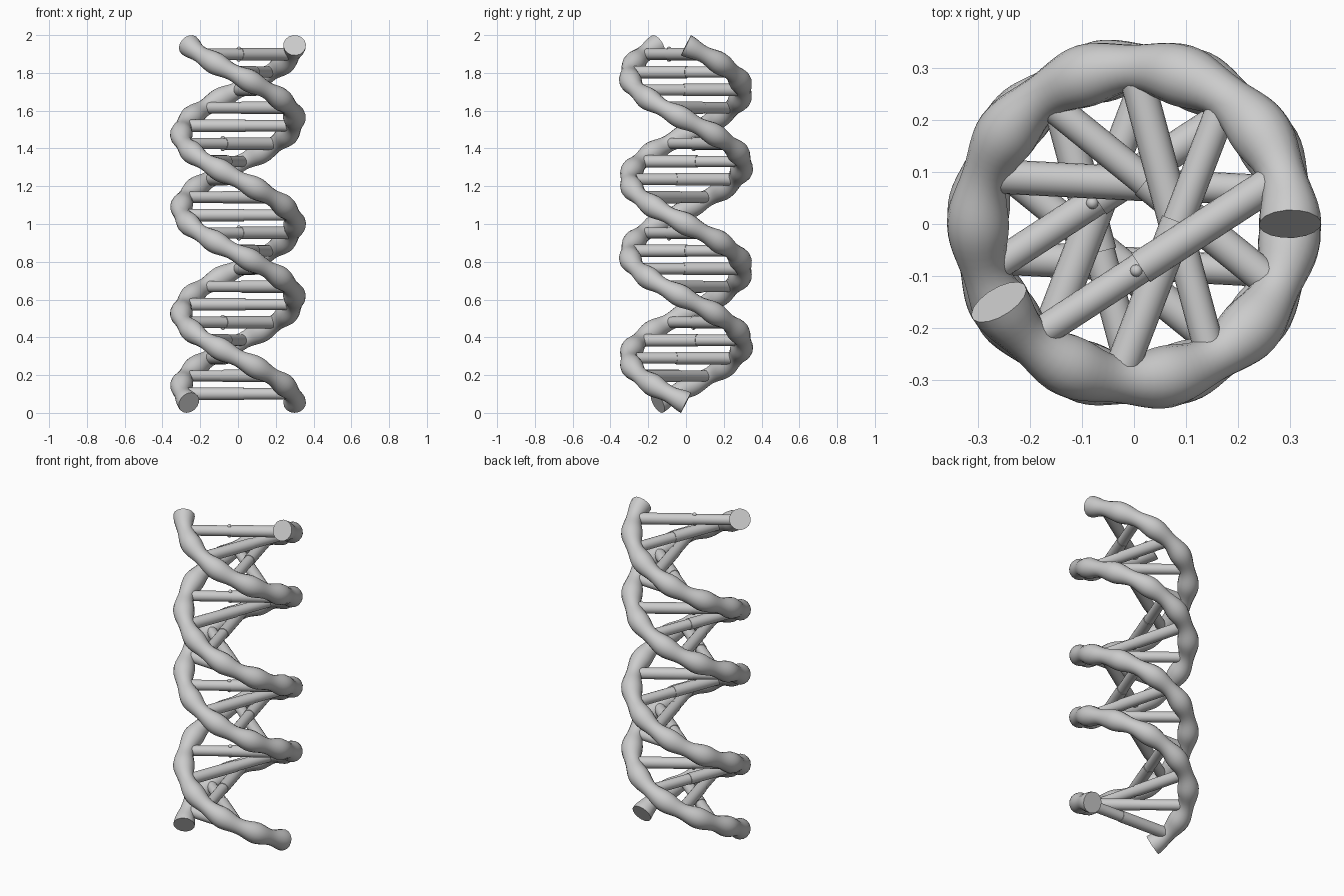
import bpy
from math import cos, sin, pi, radians
from mathutils import Vector

if "Cube" in bpy.data.objects:
    bpy.data.objects.remove(bpy.data.objects["Cube"])

R = 0.30            # helix radius
Z0, Z1 = 0.0537, 1.9463
TURNS, PER_TURN = 2, 10
RUNGS = TURNS * PER_TURN
PHASE = {"a": 0.0, "b": radians(210)}


def helix(strand, t, r=R):
    """Point on a left-handed strand, t from 0 (bottom) to 1 (top)."""
    a = PHASE[strand] - t * TURNS * 2 * pi
    return Vector((r * cos(a), r * sin(a), Z0 + t * (Z1 - Z0)))


def smooth(obj):
    bpy.ops.object.select_all(action='DESELECT')
    obj.select_set(True)
    bpy.context.view_layer.objects.active = obj
    bpy.ops.object.shade_smooth_by_angle(angle=radians(40))


# Backbone strands: round tubes that swell between the rungs
def backbone(strand):
    n = RUNGS * 12
    cu = bpy.data.curves.new("backbone_" + strand, 'CURVE')
    cu.dimensions = '3D'
    cu.bevel_depth = 1.0
    cu.bevel_resolution = 6
    cu.use_fill_caps = True
    sp = cu.splines.new('POLY')
    sp.points.add(n)
    for i, p in enumerate(sp.points):
        t = i / n
        p.co = (*helix(strand, t), 1)
        p.radius = 0.0525 + 0.0075 * cos(2 * pi * t * RUNGS)
    obj = bpy.data.objects.new("backbone_" + strand, cu)
    bpy.context.collection.objects.link(obj)
    bpy.ops.object.select_all(action='DESELECT')
    obj.select_set(True)
    bpy.context.view_layer.objects.active = obj
    bpy.ops.object.convert(target='MESH')
    smooth(bpy.context.object)


def rod(name, p, q, radius):
    d = q - p
    bpy.ops.mesh.primitive_cylinder_add(vertices=20, radius=radius, depth=d.length,
                                        location=(p + q) / 2)
    obj = bpy.context.object
    obj.name = name
    obj.rotation_euler = d.to_track_quat('Z', 'Y').to_euler()
    smooth(obj)


for s in PHASE:
    backbone(s)

# Rungs: a long thicker half meeting a short thinner half
for i in range(RUNGS):
    t = (i + 0.5) / RUNGS
    a, b = helix("a", t), helix("b", t)
    if i % 2 == 0:
        a, b = b, a
    joint = a.lerp(b, 0.56)
    rod(f"rung_long_half_{i}", a, joint, 0.033)
    rod(f"rung_short_half_{i}", joint, b, 0.030)
    # Small bond beads peeking out above and below some joints
    if i % 5 == 4:
        for side in (-1, 1):
            bpy.ops.mesh.primitive_uv_sphere_add(
                segments=12, ring_count=8, radius=0.012,
                location=a.lerp(b, 0.578) + Vector((0, 0, side * 0.028)))
            bpy.context.object.name = f"bond_bead_{i}_{'low' if side < 0 else 'high'}"
            smooth(bpy.context.object)
